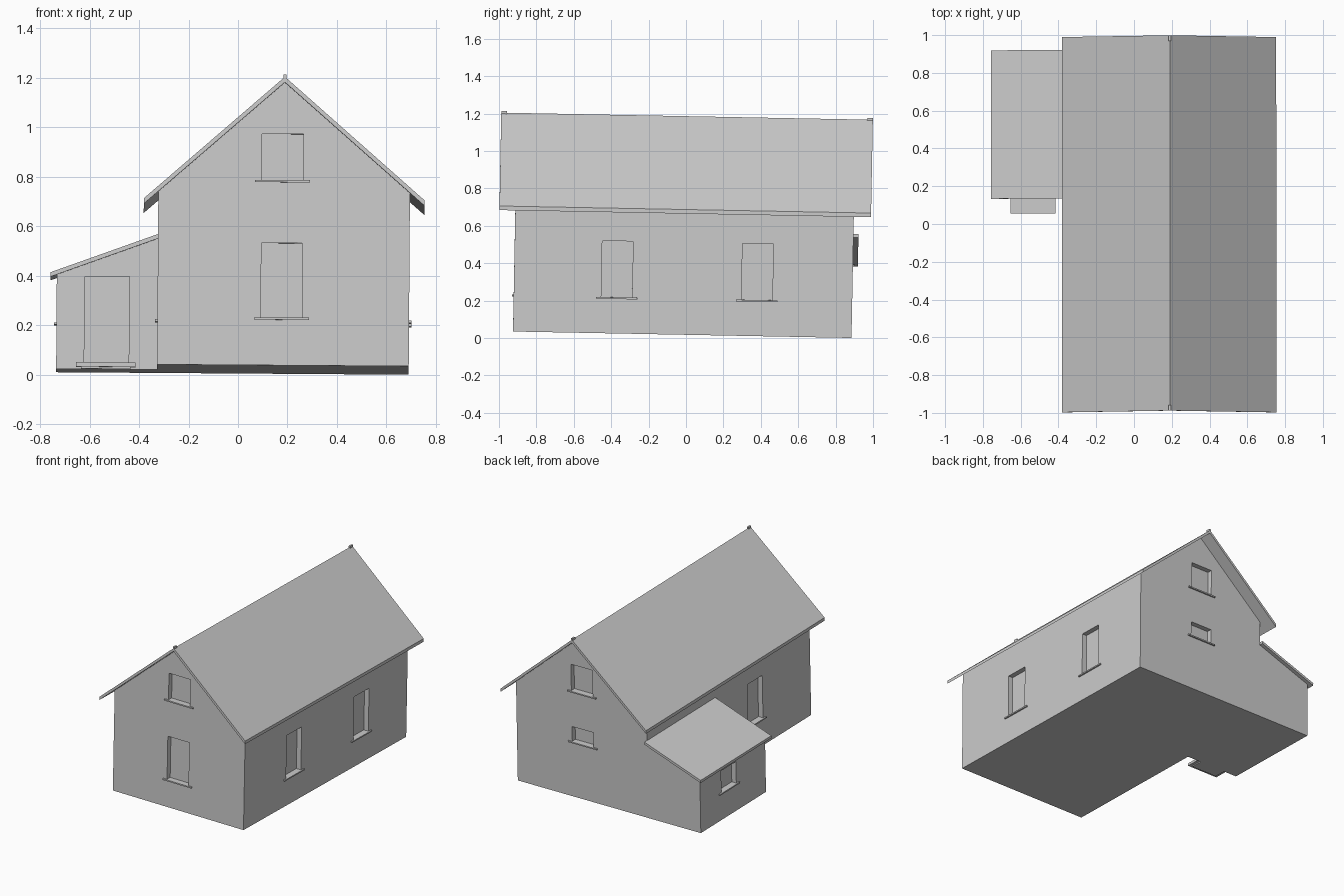
import bpy
import bmesh
from mathutils import Matrix, Vector

cube = bpy.data.objects.get("Cube")
if cube:
    bpy.data.objects.remove(cube)

# The whole house leans very slightly
LEAN = (Matrix.Translation((0, 0, 0.022)) @ Matrix.Rotation(0.007, 4, 'Y')
        @ Matrix.Rotation(-0.019, 4, 'X'))

plaster = bpy.data.materials.new("plain_grey")
plaster.use_nodes = True
GREY = (0.6, 0.6, 0.6, 1)
plaster.diffuse_color = GREY
plaster.node_tree.nodes["Principled BSDF"].inputs["Base Color"].default_value = GREY


def finish(name, bm):
    bmesh.ops.recalc_face_normals(bm, faces=bm.faces)
    mesh = bpy.data.meshes.new(name)
    bm.to_mesh(mesh)
    bm.free()
    mesh.materials.append(plaster)
    obj = bpy.data.objects.new(name, mesh)
    bpy.context.collection.objects.link(obj)
    obj.matrix_world = LEAN
    return obj


def extrude_profile(name, profile, y0, y1):
    """Prism with an x-z outline running from y0 to y1."""
    bm = bmesh.new()
    face = bm.faces.new([bm.verts.new((x, y0, z)) for x, z in profile])
    out = bmesh.ops.extrude_face_region(bm, geom=[face])
    verts = [v for v in out["geom"] if isinstance(v, bmesh.types.BMVert)]
    bmesh.ops.translate(bm, verts=verts, vec=(0, y1 - y0, 0))
    return finish(name, bm)


def box(name, low, high):
    bm = bmesh.new()
    low, high = Vector(low), Vector(high)
    size = Matrix.Diagonal((*(high - low), 1))
    bmesh.ops.create_cube(bm, size=1, matrix=Matrix.Translation((low + high) / 2) @ size)
    return finish(name, bm)


# Main dimensions
LEFT, RIGHT, FRONT, BACK = -0.327, 0.69, -0.925, 0.885
MID, RIDGE, EAVE, HALF = 0.1815, 1.165, 0.67, 0.567
SLOPE = (RIDGE - EAVE) / HALF
ANNEX_X, ANNEX_Y = -0.735, 0.16
SHED_LOW, SHED_HIGH = (-0.76, 0.39), (LEFT + 0.002, 0.548)
SHED_SLOPE = (SHED_HIGH[1] - SHED_LOW[1]) / (SHED_HIGH[0] - SHED_LOW[0])

# Walls
apex = RIDGE - 0.016
wall_top = apex - SLOPE * (RIGHT - LEFT) / 2
main_walls = extrude_profile("main_walls", [
    (LEFT, 0), (RIGHT, 0), (RIGHT, wall_top), (MID, apex), (LEFT, wall_top)], FRONT, BACK)
annex_top = SHED_LOW[1] + SHED_SLOPE * (ANNEX_X - SHED_LOW[0]) - 0.012
annex_walls = extrude_profile("annex_walls", [
    (ANNEX_X, 0), (LEFT, 0), (LEFT, SHED_HIGH[1] - 0.012), (ANNEX_X, annex_top)],
    ANNEX_Y, BACK)

# Gable roof, shed roof and the small ridge ends
T = 0.022
extrude_profile("gable_roof", [
    (MID - HALF, EAVE), (MID, RIDGE), (MID + HALF, EAVE),
    (MID + HALF, EAVE - T), (MID, RIDGE - T), (MID - HALF, EAVE - T)], -1.01, 0.977)
extrude_profile("shed_roof", [
    SHED_LOW, SHED_HIGH, (SHED_HIGH[0], SHED_HIGH[1] - 0.018),
    (SHED_LOW[0], SHED_LOW[1] - 0.018)], 0.126, 0.912)
for label, y in (("front", -1.01), ("back", 0.947)):
    box(label + "_ridge_end", (MID - 0.006, y, RIDGE - 0.012),
        (MID + 0.006, y + 0.03, RIDGE + 0.009))

# Openings: name, wall, axis of the wall normal, plane, outward sign, span, heights
GABLE = (0.091, 0.258)
TALL = (0.193, 0.494)
UPPER = (0.749, 0.935)
openings = [
    ("front_lower_window", main_walls, 1, FRONT, -1, GABLE, TALL),
    ("front_upper_window", main_walls, 1, FRONT, -1, GABLE, UPPER),
    ("back_upper_window", main_walls, 1, BACK, 1, GABLE, UPPER),
    ("back_lower_window", main_walls, 1, BACK, 1, GABLE, (0.39, 0.494)),
    ("left_front_window", main_walls, 0, RIGHT, 1, (-0.457, -0.292), TALL),
    ("left_back_window", main_walls, 0, RIGHT, 1, (0.293, 0.458), TALL),
    ("right_window", main_walls, 0, LEFT, -1, (-0.395, -0.23), TALL),
    ("annex_window", annex_walls, 0, ANNEX_X, -1, (0.485, 0.65), (0.193, 0.345)),
    ("door", annex_walls, 1, ANNEX_Y, -1, (-0.622, -0.442), (0.027, 0.375)),
]


def wall_box(name, axis, plane, sign, span, heights, inner, outer):
    """Box on a wall reaching inward by inner and outward by outer."""
    d = sorted((plane - sign * inner, plane + sign * outer))
    corners = []
    for i in (0, 1):
        flat = (d[i], span[i]) if axis == 0 else (span[i], d[i])
        corners.append((*flat, heights[i]))
    return box(name, *corners)


def cut(wall, cutter):
    mod = wall.modifiers.new("recess", 'BOOLEAN')
    mod.operation, mod.solver, mod.object = 'DIFFERENCE', 'EXACT', cutter
    bpy.context.view_layer.update()
    graph = bpy.context.evaluated_depsgraph_get()
    mesh = bpy.data.meshes.new_from_object(wall.evaluated_get(graph))
    wall.modifiers.clear()
    wall.data = mesh
    bpy.data.objects.remove(cutter)


for name, wall, axis, plane, sign, span, heights in openings:
    cut(wall, wall_box("cutter", axis, plane, sign, span, heights, 0.035, 0.03))
    if name != "door":
        wall_box(name + "_sill", axis, plane, sign, (span[0] - 0.028, span[1] + 0.028),
                 (heights[0] - 0.009, heights[0]), 0.03, 0.01)

# Door step on a narrower base
box("door_step", (-0.655, 0.055, 0.008), (-0.415, ANNEX_Y + 0.01, 0.026))
box("step_base", (-0.635, 0.075, 0), (-0.435, ANNEX_Y + 0.01, 0.009))
